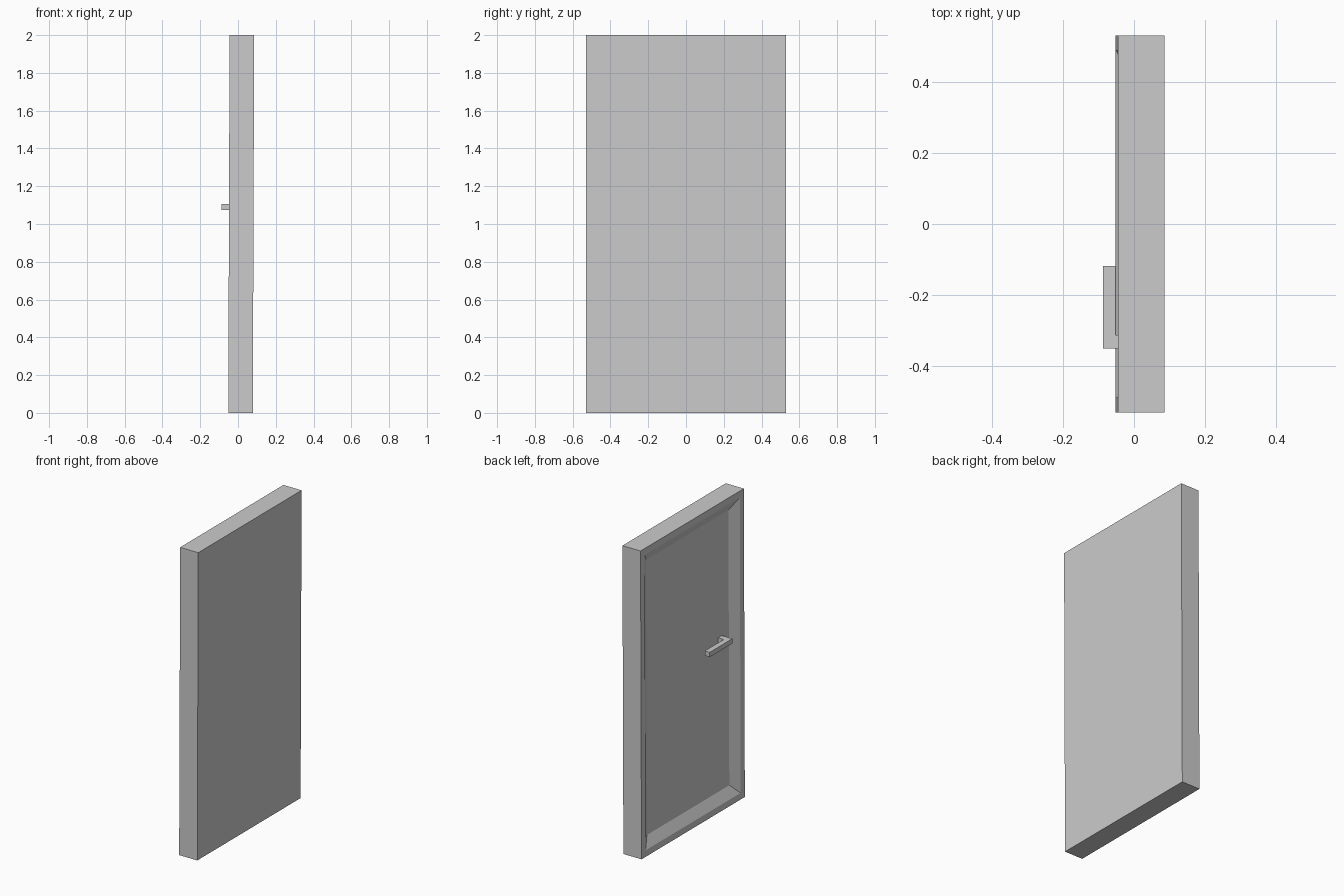
import bpy, bmesh
from mathutils import Matrix, Vector

if "Cube" in bpy.data.objects:
    bpy.data.objects.remove(bpy.data.objects["Cube"])


def make_object(name, bm):
    bmesh.ops.recalc_face_normals(bm, faces=bm.faces)
    mesh = bpy.data.meshes.new(name)
    bm.to_mesh(mesh)
    bm.free()
    obj = bpy.data.objects.new(name, mesh)
    bpy.context.collection.objects.link(obj)
    return obj


def box(lo, hi):
    lo, hi = Vector(lo), Vector(hi)
    bm = bmesh.new()
    bmesh.ops.create_cube(bm, size=1, matrix=Matrix.Translation((lo + hi) / 2)
                          @ Matrix.Diagonal((*(hi - lo), 1)))
    return bm


def face_towards(bm, direction):
    bm.normal_update()
    return max(bm.faces, key=lambda f: f.normal.dot(Vector(direction)))


# Door slab with a flat rim and a sloped recess on the handle side
bm = box((-0.0515, -0.53, 0), (0.0785, 0.53, 2))
front = face_towards(bm, (-1, 0, 0))
bmesh.ops.inset_region(bm, faces=[front], thickness=0.06)
bmesh.ops.translate(bm, verts=[], vec=(0, 0, 0))
bmesh.ops.inset_region(bm, faces=[front], thickness=0.065, use_even_offset=True)
bmesh.ops.translate(bm, verts=front.verts[:], vec=(0.036, 0, 0))
# Very slight lean of the whole slab
for v in bm.verts:
    v.co.x += 0.0035 * v.co.z
make_object("door_panel", bm)

# Handle: L-shaped profile (stem into the panel, lever along the door)
profile = [(-0.0875, -0.35), (-0.009, -0.35), (-0.009, -0.312),
           (-0.0525, -0.312), (-0.0525, -0.118), (-0.0875, -0.118)]
bm = bmesh.new()
base = bm.faces.new([bm.verts.new((x, y, 1.075)) for x, y in profile])
side = bmesh.ops.extrude_face_region(bm, geom=[base], use_keep_orig=True)["geom"]
bmesh.ops.translate(bm, vec=(0, 0, 0.031),
                    verts=[g for g in side if isinstance(g, bmesh.types.BMVert)])
make_object("door_handle", bm)
